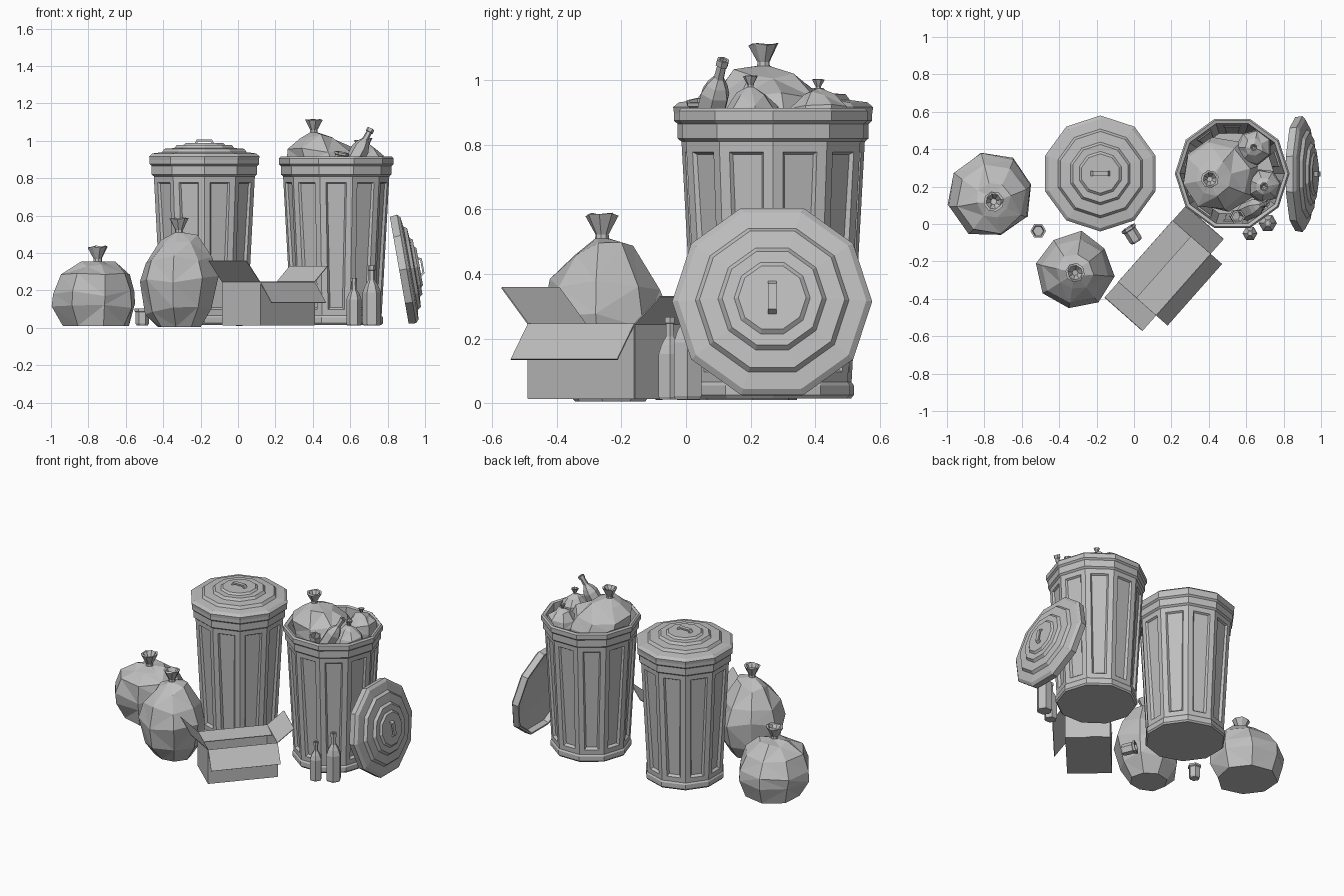
import bpy, bmesh, math, random
from mathutils import Vector, Matrix

cube = bpy.data.objects.get("Cube")
if cube:
    bpy.data.objects.remove(cube)

GREY = (0.52, 0.52, 0.52, 1)
grey = bpy.data.materials.new("plain grey")
grey.use_nodes = True
grey.diffuse_color = GREY
grey.node_tree.nodes["Principled BSDF"].inputs["Base Color"].default_value = GREY


def finish(name, bm, matrix=Matrix()):
    bmesh.ops.recalc_face_normals(bm, faces=bm.faces)
    mesh = bpy.data.meshes.new(name)
    bm.to_mesh(mesh)
    bm.free()
    mesh.materials.append(grey)
    obj = bpy.data.objects.new(name, mesh)
    obj.matrix_world = matrix
    bpy.context.collection.objects.link(obj)
    return obj


def lathe(profile, sides, phase=0.0):
    """Faceted solid of revolution, capped at both ends of the profile."""
    bm = bmesh.new()
    rings = []
    for r, z in profile:
        angles = [phase + math.tau * i / sides for i in range(sides)]
        rings.append([bm.verts.new((r * math.cos(a), r * math.sin(a), z)) for a in angles])
    for low, high in zip(rings, rings[1:]):
        for i in range(sides):
            j = (i + 1) % sides
            bm.faces.new((low[i], low[j], high[j], high[i]))
    bm.faces.new(rings[0])
    bm.faces.new(rings[-1])
    bmesh.ops.recalc_face_normals(bm, faces=bm.faces)
    return bm, rings


def aim(base, direction):
    turn = Vector(direction).to_track_quat('Z', 'Y').to_matrix().to_4x4()
    return Matrix.Translation(base) @ turn


# Bins: tapered shell with a recessed panel on every side
def bin_body(name, x, y, phase):
    profile = [(.242, .015), (.25, .025), (.25, .055), (.243, .065), (.284, .81), (.296, .82),
               (.296, .865), (.307, .875), (.307, .905), (.298, .915), (.28, .91),
               (.272, .8), (.225, .05)]
    bm, rings = lathe(profile, 10, phase)
    lower, upper = set(rings[3]), set(rings[4])
    panels = [f for f in bm.faces if set(f.verts) & lower and set(f.verts) & upper]
    bmesh.ops.inset_individual(bm, faces=panels, thickness=.032, use_even_offset=True)
    bmesh.ops.inset_individual(bm, faces=panels, thickness=.014, depth=-.02, use_even_offset=True)
    return finish(name, bm, Matrix.Translation((x, y, 0)))


# Lids: stepped dome, hollow underneath, with an arched handle
def lid(name, matrix):
    profile = [(.15, .06), (.22, .045), (.285, .035), (.292, 0), (.304, 0), (.31, .04),
               (.292, .055), (.238, .062), (.225, .08), (.168, .084), (.155, .1),
               (.118, .1), (.105, .111)]
    bm, _ = lathe(profile, 10, math.radians(18))
    finish(name, bm, matrix)
    bm = bmesh.new()
    outer = [(-.055, .105), (-.04, .13), (.04, .13), (.055, .105)]
    inner = [(.042, .105), (.032, .12), (-.032, .12), (-.042, .105)]
    # legs and bar as three quads extruded across the handle
    pts = [bm.verts.new((px, -.013, pz)) for px, pz in outer + inner]
    faces = [bm.faces.new([pts[k], pts[k + 1], pts[6 - k], pts[7 - k]]) for k in range(3)]
    ext = bmesh.ops.extrude_face_region(bm, geom=faces, use_keep_orig=True)
    moved = [g for g in ext["geom"] if isinstance(g, bmesh.types.BMVert)]
    bmesh.ops.translate(bm, verts=moved, vec=(0, .026, 0))
    finish(name + "_handle", bm, matrix)


bin_body("closed_bin", -.18, .27, math.radians(18))
bin_body("open_bin", .525, .27, 0)
lid("closed_bin_lid", Matrix.Translation((-.18, .27, .877)))
lid("leaning_lid", Matrix.Translation((.862, .267, .308)) @ Matrix.Rotation(math.radians(80), 4, 'Y'))

# Rubbish bags: lumpy body gathered into a flared, open knot
SQUAT = [(.8, 0), (.98, .3), (.97, .5), (.8, .78), (.4, .96)]
TALL = [(.55, 0), (.9, .18), (1, .5), (.88, .72), (.48, .93)]


def bag(name, x, y, z, radius, height, shape, knot, knot_size, seed, sides=8):
    rng = random.Random(seed)
    body = [(r * radius, h * height) for r, h in shape]
    k = knot_size
    neck = [(.42 * k, height), (.4 * k, height + .25 * k), (k, height + 1.4 * k),
            (.75 * k, height + 1.45 * k), (.3 * k, height + .7 * k)]
    bm, rings = lathe(body + neck, sides, rng.random())
    for n, ring in enumerate(rings):
        lean = min(1, max(0, n - 1) / (len(body) - 1))
        for v in ring:
            v.co.x += knot[0] * lean
            v.co.y += knot[1] * lean
            if n < len(body):
                grow = rng.uniform(.93, 1.05)
                v.co.x *= grow
                v.co.y *= grow
                if n:
                    v.co.z += rng.uniform(-.05, .05) * height
            elif n > len(body) + 1:
                v.co.z += rng.uniform(-.1, .1) * k
    # split the lumpy sides into flat facets
    sides_faces = [f for f in bm.faces if len(f.verts) == 4]
    bmesh.ops.triangulate(bm, faces=sides_faces)
    finish(name, bm, Matrix.Translation((x, y, z)))


bag("squat_bag", -.765, .16, .01, .235, .345, SQUAT, (.015, -.04), .055, 3)
bag("tall_bag", -.315, -.24, .005, .205, .505, TALL, (0, -.02), .052, 5)
bag("bin_bag_large", .48, .27, .7, .205, .345, TALL, (-.075, -.03), .048, 8)
bag("bin_bag_back", .64, .41, .76, .1, .215, TALL, (0, 0), .02, 11, 7)
bag("bin_bag_side", .695, .21, .76, .095, .22, TALL, (0, -.01), .024, 14, 7)


# Bottles: six-sided with a narrow neck and lip
def bottle(name, base, direction, r, h):
    profile = [(r * .9, 0), (r, .03 * h), (r, .55 * h), (r * .75, .66 * h), (r * .36, .76 * h),
               (r * .33, .92 * h), (r * .43, .925 * h), (r * .43, h), (r * .25, h), (r * .25, .9 * h)]
    finish(name, lathe(profile, 6)[0], aim(base, direction))


bottle("short_bottle", (.62, -.05, .012), (0, 0, 1), .04, .255)
bottle("tall_bottle", (.715, .005, .012), (0, 0, 1), .049, .32)
bottle("bin_bottle", (.587, .06, .83), (.09, .04, .17), .048, .27)


# Tins: small open cups
def tin(name, base, direction, r=.042, h=.09):
    profile = [(r * .7, 0), (r * .85, h * .12), (r * .85, h * .8), (r, h * .85), (r, h),
               (r * .75, h), (r * .65, h * .15)]
    finish(name, lathe(profile, 6)[0], aim(base, direction))


tin("standing_tin", (-.512, -.037, .012), (0, 0, 1))
tin("lying_tin", (.015, -.095, .04), (-.05, .08, .01))
tin("bin_tin", (.54, .045, .86), (.02, -.01, .1), .04, .08)

# Cardboard box: open-topped walls with four hinged flaps
LENGTH, WIDTH, FLOOR, TOP, CARD = .44, .27, .015, .245, .004


def plate(bm, a, b, c, d):
    """Thin sheet of card through four corners."""
    corners = [Vector(p) for p in (a, b, c, d)]
    off = (corners[1] - corners[0]).cross(corners[3] - corners[0]).normalized() * CARD / 2
    front = [bm.verts.new(p + off) for p in corners]
    back = [bm.verts.new(p - off) for p in corners]
    bm.faces.new(front)
    bm.faces.new(back[::-1])
    for i in range(4):
        j = (i + 1) % 4
        bm.faces.new((front[i], back[i], back[j], front[j]))


box_matrix = Matrix.Translation((.163, -.235, 0)) @ Matrix.Rotation(math.radians(48.5), 4, 'Z')
hx, hy = LENGTH / 2, WIDTH / 2
corner = [(-hx, -hy), (hx, -hy), (hx, hy), (-hx, hy)]
walls, flaps = bmesh.new(), bmesh.new()
plate(walls, *[(px, py, FLOOR) for px, py in corner])
# flap movement per side: outward reach and rise
flap_moves = [(.08, -.11), (.105, .085), (-.13, -.012), (.11, .113)]
for i, (reach, rise) in enumerate(flap_moves):
    p, q = corner[i], corner[(i + 1) % 4]
    plate(walls, (*p, FLOOR), (*q, FLOOR), (*q, TOP), (*p, TOP))
    out = Vector((q[1] - p[1], p[0] - q[0], 0)).normalized() * reach + Vector((0, 0, rise))
    p, q = Vector((*p, TOP)), Vector((*q, TOP))
    plate(flaps, p, q, q + out, p + out)
finish("box_walls", walls, box_matrix)
finish("box_flaps", flaps, box_matrix)
